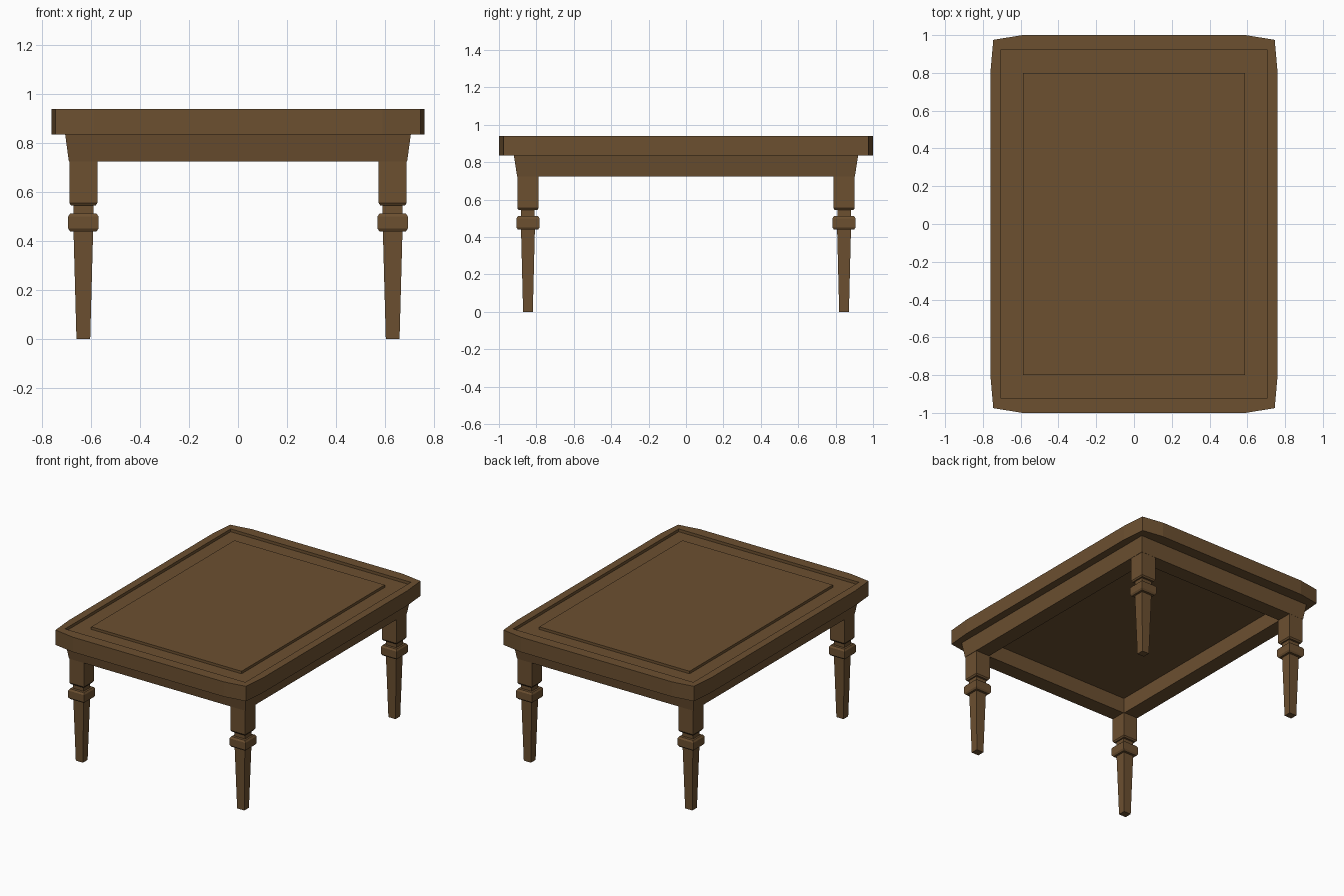
import bpy, bmesh

if "Cube" in bpy.data.objects:
    bpy.data.objects.remove(bpy.data.objects["Cube"])

wood = bpy.data.materials.new("brown_wood")
wood.diffuse_color = (0.15, 0.08, 0.03, 1)
wood.use_nodes = True
wood.node_tree.nodes["Principled BSDF"].inputs["Base Color"].default_value = wood.diffuse_color


def loft(name, loops, caps=True):
    """Skin a stack of equal-length point loops into a flat-shaded object."""
    bm = bmesh.new()
    rings = [[bm.verts.new(p) for p in loop] for loop in loops]
    n = len(rings[0])
    for a, b in zip(rings, rings[1:]):
        for i in range(n):
            j = (i + 1) % n
            bm.faces.new((a[i], a[j], b[j], b[i]))
    if caps:
        bm.faces.new(rings[0][::-1])
        bm.faces.new(rings[-1])
    bmesh.ops.remove_doubles(bm, verts=bm.verts, dist=1e-5)
    bmesh.ops.recalc_face_normals(bm, faces=bm.faces)
    mesh = bpy.data.meshes.new(name)
    bm.to_mesh(mesh)
    bm.free()
    mesh.materials.append(wood)
    obj = bpy.data.objects.new(name, mesh)
    bpy.context.collection.objects.link(obj)
    return obj


def corner_loop(a, b, c, z):
    """Twelve-point outline from the three points of one corner."""
    q = [a, b, c]
    pts = [(x, y) for x, y in reversed(q)]
    pts += [(-x, y) for x, y in q]
    pts += [(-x, -y) for x, y in reversed(q)]
    pts += [(x, -y) for x, y in q]
    return [(x, y, z) for x, y in pts]


def rect(hx, hy, z, cx=0, cy=0):
    return [(cx + sx * hx, cy + sy * hy, z)
            for sx, sy in ((1, 1), (-1, 1), (-1, -1), (1, -1))]


# Table top: bowed outline, recessed border and raised centre panel
rim = ((0.59, 1.0), (0.745, 0.975), (0.76, 0.805))
border = ((0.59, 0.925), (0.705, 0.925), (0.705, 0.805))
panel = ((0.5, 0.8), (0.588, 0.8), (0.588, 0.7))
loft("table_top", [corner_loop(*rim, 0.835), corner_loop(*rim, 0.94),
                   corner_loop(*border, 0.94), corner_loop(*border, 0.92),
                   corner_loop(*panel, 0.92), corner_loop(*panel, 0.938)])

# Apron: sloped outer face, open in the middle
loft("apron", [rect(0.705, 0.92, 0.835), rect(0.69, 0.903, 0.725),
               rect(0.58, 0.793, 0.725), rect(0.58, 0.793, 0.835)], caps=False)

# Legs: square block, neck, collar and tapered foot (half width x, half width y, z)
profile = [(0.028, 0.026, 0), (0.040, 0.037, 0.44), (0.054, 0.054, 0.44),
           (0.062, 0.062, 0.452), (0.062, 0.062, 0.5), (0.054, 0.054, 0.512),
           (0.041, 0.036, 0.512), (0.041, 0.036, 0.545), (0.050, 0.050, 0.545),
           (0.057, 0.057, 0.555), (0.057, 0.057, 0.73)]
for side, sx in (("left", -1), ("right", 1)):
    for end, sy in (("front", -1), ("back", 1)):
        loft(f"{end}_{side}_leg",
             [rect(hx, hy, z, sx * 0.631, sy * 0.845) for hx, hy, z in profile])
